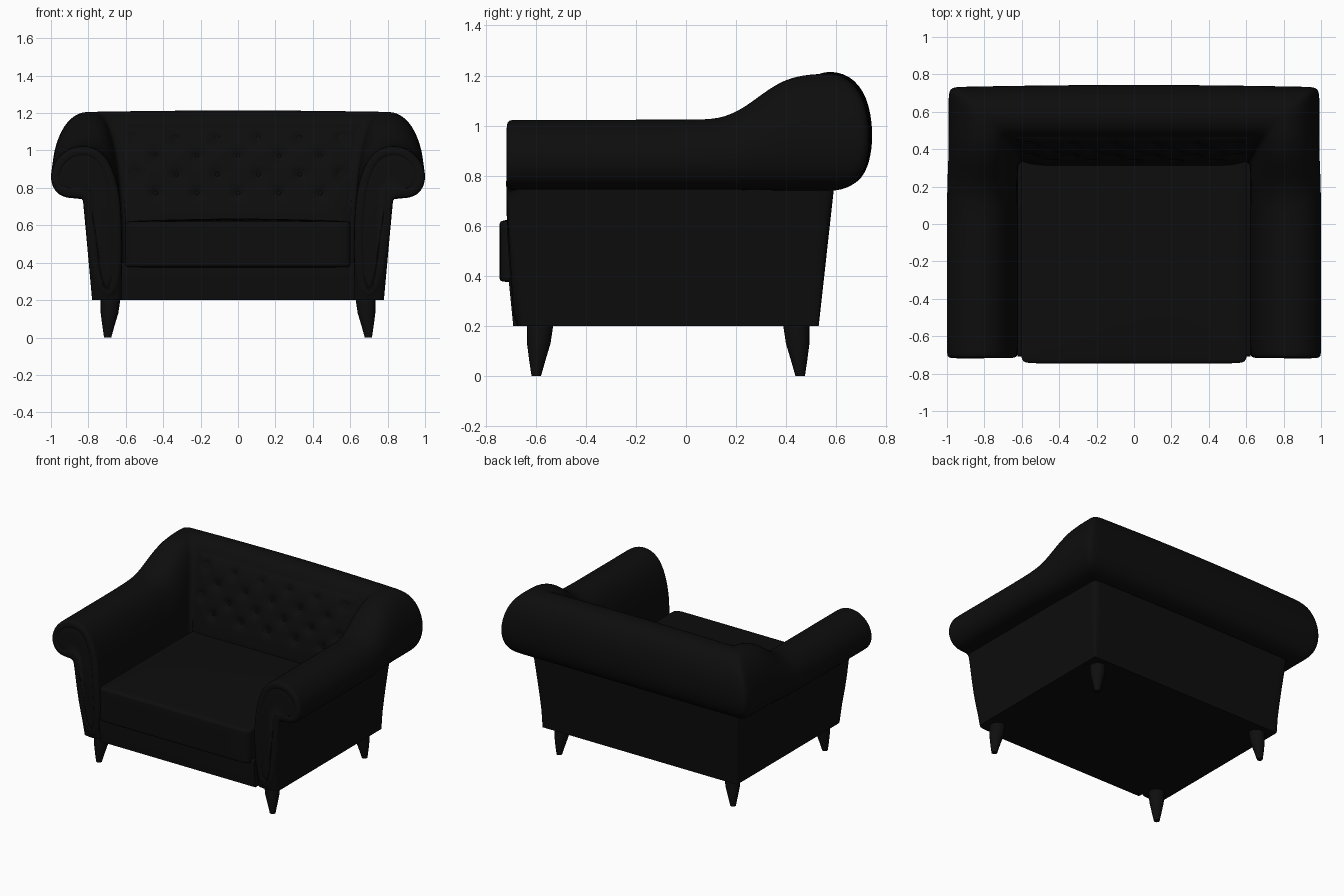
import bpy, bmesh, math
from mathutils import Vector

if "Cube" in bpy.data.objects:
    bpy.data.objects.remove(bpy.data.objects["Cube"])


def material(name, value):
    m = bpy.data.materials.new(name)
    m.use_nodes = True
    colour = (value, value, value, 1)
    m.diffuse_color = colour
    m.node_tree.nodes["Principled BSDF"].inputs["Base Color"].default_value = colour
    return m


fabric = material("black leather", 0.004)
wood = material("black wood", 0.0045)


def finish(bm, name, mat, subsurf=0, mirror=False):
    """Turn a bmesh into a smooth shaded object."""
    me = bpy.data.meshes.new(name)
    for f in bm.faces:
        f.smooth = True
    bm.to_mesh(me)
    bm.free()
    me.materials.append(mat)
    ob = bpy.data.objects.new(name, me)
    bpy.context.collection.objects.link(ob)
    if mirror:
        ob.modifiers.new("mirror", "MIRROR").use_clip = True
    if subsurf:
        s = ob.modifiers.new("smooth", "SUBSURF")
        s.levels = s.render_levels = subsurf
    return ob


def loft(rings, cap_start=False, cap_end=False):
    """Bridge closed rings of points; returns bmesh, vertex rings, caps."""
    bm = bmesh.new()
    vs = [[bm.verts.new(p) for p in r] for r in rings]
    n = len(vs[0])
    for a, b in zip(vs, vs[1:]):
        for i in range(n):
            j = (i + 1) % n
            bm.faces.new((a[i], a[j], b[j], b[i]))
    caps = []
    if cap_start:
        caps.append(bm.faces.new(vs[0][::-1]))
    if cap_end:
        caps.append(bm.faces.new(vs[-1]))
    bmesh.ops.recalc_face_normals(bm, faces=bm.faces)
    return bm, vs, caps


def lerp(a, b, t):
    return a + (b - a) * t


def smoothstep(a, b, v):
    t = min(1, max(0, (v - a) / (b - a)))
    return t * t * (3 - 2 * t)


# Cross-sections, from the inner foot over the roll to the outer foot
ARM = [(.62, .2), (.62, .55), (.625, .72), (.65, .85), (.69, .95), (.75, 1.01),
       (.83, 1.03), (.91, 1.01), (.975, .955), (1.008, .87), (.99, .795),
       (.945, .752), (.88, .743), (.83, .745), (.825, .7), (.78, .2)]
BACK = [(.33, .2), (.33, .55), (.35, .75), (.39, .95), (.44, 1.1), (.49, 1.19),
        (.56, 1.222), (.655, 1.205), (.727, 1.12), (.75, .97), (.735, .85),
        (.695, .775), (.63, .748), (.59, .745), (.585, .7), (.53, .2)]
CORNER_X = [.62, .62, .63, .65, .68, .72, .79, .875, .95, .995, .99,
            .95, .88, .83, .825, .78]
LIP = 13


def back_point(i, x):
    y, z = BACK[i]
    bow = x * x
    return Vector((x, y - (.012 * bow if 7 <= i < LIP else 0), z - .012 * bow * (z - .2)))


def arm_point(i, t):
    ax, az = ARM[i]
    c = back_point(i, CORNER_X[i])
    front = -.675 - .03 * min(1, (az - .2) / .35)
    y = lerp(front, c.y, t)
    s = smoothstep(.13, min(.45, c.y), y)
    return Vector((lerp(ax, c.x, s), y, lerp(az, c.z, s)))


# Arms and back: one mitred sweep, mirrored across the middle
N = range(len(ARM))
rings = [[arm_point(i, t) for i in N]
         for t in (0, .04, .3, .58, .66, .73, .8, .87, .95, 1)]
rings += [[back_point(i, CORNER_X[i] * k) for i in N] for k in (.93, .6, .3, 0)]
bm, vs, caps = loft(rings, cap_start=True)
crease = bm.edges.layers.float.new("crease_edge")
lip = {r[LIP] for r in vs}
for e in bm.edges:
    a, b = e.verts
    if (a.co.z < .21 and b.co.z < .21) or (a in lip and b in lip):
        e[crease] = 1
        e.smooth = False
# Scroll panel on the arm front: rounded rim, groove, raised centre
for width, depth in ((.012, .01), (.03, .004), (.008, -.012), (.008, .012)):
    bmesh.ops.inset_individual(bm, faces=caps, thickness=width, depth=depth,
                               use_even_offset=True)
finish(bm, "arms_and_back", fabric, subsurf=2, mirror=True)

# Seat base with a slightly leaning front
bm = bmesh.new()
bmesh.ops.create_cube(bm, size=2)
for v in bm.verts:
    top = v.co.z > 0
    v.co = (v.co.x * .622,
            .335 if v.co.y > 0 else (-.71 if top else -.69),
            .4 if top else .2)
bmesh.ops.bevel(bm, geom=[e for e in bm.edges if all(v.co.y < 0 and v.co.z > .3 for v in e.verts)],
                offset=.02, segments=4, affect='EDGES', profile=.5)
base = finish(bm, "seat_base", fabric)

# Seat cushion: box with tight support loops and a crowned top
bm = bmesh.new()
bmesh.ops.create_cube(bm, size=2)
bmesh.ops.subdivide_edges(bm, edges=bm.edges[:], cuts=3, use_grid_fill=True)
for v in bm.verts:
    u, w, h = (math.copysign(abs(c) ** .2, c) if abs(c) > .01 else 0 for c in v.co)
    crown = .025 * (1 - u * u) * (1 - w ** 4) if h > 0 else 0
    v.co = (u * .605, -.19 + w * .555, .498 + h * .123 + crown)
finish(bm, "seat_cushion", fabric, subsurf=2)

# Tufted inner back with buttons in a diamond layout
tufts = []
for row in range(4):
    count = 6 if row % 2 == 0 else 5
    for k in range(count):
        tufts.append(((k - (count - 1) / 2) * .22, 1.07 - row * .1))


def tuft_surface(x, z, half):
    h = (z - .55) / .6
    edge = max(abs(x / half) ** 10, abs(2 * h - 1) ** 10)
    y = .325 + .135 * max(0, h) ** 1.7 - .018 + .04 * edge
    return y + .022 * sum(math.exp(-((x - a) ** 2 + (z - b) ** 2) / .0011) for a, b in tufts)


bm = bmesh.new()
bmesh.ops.create_grid(bm, x_segments=90, y_segments=44, size=1)
for v in bm.verts:
    z = .85 + v.co.y * .3
    half = .62 + .05 * (z - .55) / .6
    x = v.co.x * half
    v.co = (x, tuft_surface(x, z, half), z)
bmesh.ops.reverse_faces(bm, faces=[f for f in bm.faces if f.normal.y > 0])
bm.normal_update()
if sum(f.normal.y for f in bm.faces) > 0:
    bmesh.ops.reverse_faces(bm, faces=bm.faces[:])
finish(bm, "tufted_back", fabric)

bm = bmesh.new()
for x, z in tufts:
    made = bmesh.ops.create_uvsphere(bm, u_segments=12, v_segments=8, radius=.013)["verts"]
    for v in made:
        v.co = (v.co.x + x, v.co.y * .5 + tuft_surface(x, z, .65), v.co.z + z)
finish(bm, "back_buttons", fabric)

# Round tapered legs leaning toward the corners
for name, y, lean in (("front", -.582, -1), ("back", .44, 1)):
    for side, sx in (("left", 1), ("right", -1)):
        rings = []
        for z, r, shift in ((.21, .053, 0), (.13, .047, .006), (.06, .032, .012), (0, .019, .016)):
            rings.append([(sx * (.681 + shift) + r * math.cos(a), y + lean * shift + r * math.sin(a), z)
                          for a in (k * math.tau / 20 for k in range(20))])
        bm, vs, caps = loft(rings, True, True)
        for cap in caps:
            for e in cap.edges:
                e.smooth = False
        finish(bm, f"{name}_{side}_leg", wood)

# Keep the base edges crisp
bpy.ops.object.select_all(action='DESELECT')
base.select_set(True)
bpy.context.view_layer.objects.active = base
bpy.ops.object.shade_smooth_by_angle(angle=math.radians(40))
